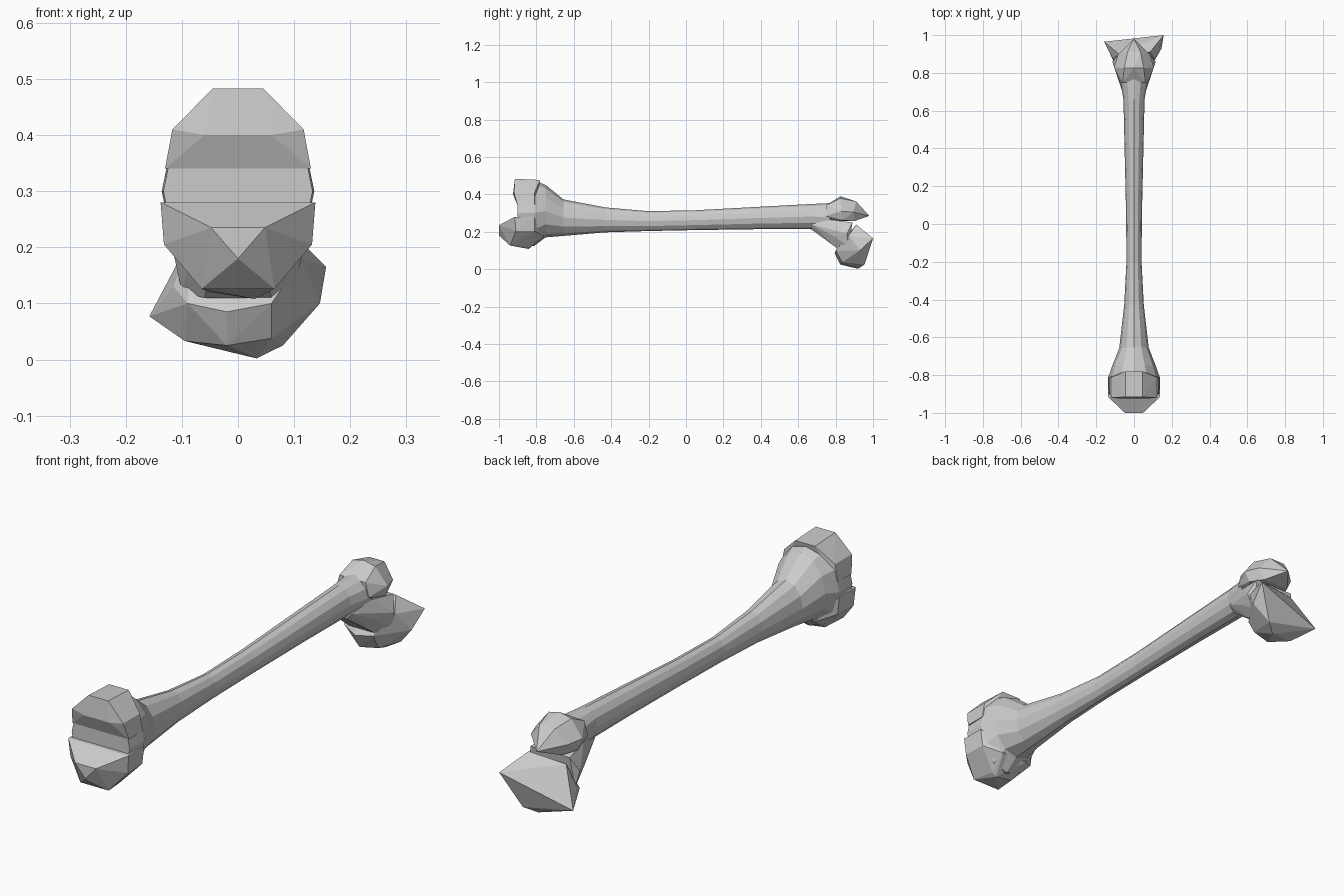
import bpy, bmesh, math


def finish(bm, name):
    bmesh.ops.recalc_face_normals(bm, faces=bm.faces)
    me = bpy.data.meshes.new(name)
    bm.to_mesh(me)
    bm.free()
    ob = bpy.data.objects.new(name, me)
    bpy.context.collection.objects.link(ob)
    return ob


def hull(name, points, mirrored=()):
    """Faceted lump: convex hull of points, plus points mirrored in x."""
    bm = bmesh.new()
    for p in points:
        bm.verts.new(p)
    for x, y, z in mirrored:
        bm.verts.new((x, y, z))
        bm.verts.new((-x, y, z))
    r = bmesh.ops.convex_hull(bm, input=bm.verts)
    junk = {v for v in r["geom_interior"] + r["geom_unused"]
            if isinstance(v, bmesh.types.BMVert)}
    bmesh.ops.delete(bm, geom=list(junk), context='VERTS')
    return finish(bm, name)


def loft(name, stations, sides=12):
    """Elliptical rings along y: (y, bottom z, top z, half width)."""
    bm = bmesh.new()
    rings = []
    for y, lo, hi, w in stations:
        ring = []
        for i in range(sides):
            a = 2 * math.pi * i / sides
            ring.append(bm.verts.new((w * math.cos(a), y,
                        (lo + hi) / 2 + (hi - lo) / 2 * math.sin(a))))
        rings.append(ring)
    for a, b in zip(rings, rings[1:]):
        for i in range(sides):
            j = (i + 1) % sides
            bm.faces.new((a[i], a[j], b[j], b[i]))
    bm.faces.new(rings[0])
    bm.faces.new(rings[-1])
    return finish(bm, name)


# Long shaft flaring into the front joint
loft("shaft", [
    (-.90, .125, .475, .133), (-.81, .125, .475, .136),
    (-.75, .170, .450, .115), (-.655, .178, .373, .078),
    (-.43, .197, .330, .052), (-.20, .204, .310, .040),
    (0.05, .209, .315, .042), (.40, .214, .334, .050),
    (.66, .214, .348, .056), (.77, .205, .353, .075)])

# Upper front condyle
hull("front_upper_condyle", [], [
    (.130, -.90, .34), (.117, -.92, .41), (.045, -.915, .483),
    (.06, -.925, .40), (.117, -.81, .41), (.045, -.78, .477),
    (.13, -.81, .34)])

# Lower front condyle, bulging forward
hull("front_lower_condyle", [(0, -1, .18), (.03, -.84, .108)], [
    (.138, -.915, .28), (.132, -.91, .205), (.048, -1, .235),
    (.065, -.94, .126), (.05, -.84, .12), (.137, -.81, .28),
    (.128, -.81, .205), (.06, -.76, .175)])

# Rounded upper rear head ending in a small beak
hull("rear_head", [(0, .98, .285), (0, .825, .39)], [
    (.052, .825, .378), (.105, .83, .31), (.06, .75, .342),
    (.075, .75, .285), (.035, .91, .362), (.085, .895, .305),
    (.09, .84, .262), (.06, .90, .257), (.05, .77, .26)])

# Neck bridging shaft and lower rear lobe
hull("rear_neck", [], [
    (.052, .67, .24), (.03, .67, .213), (.09, .89, .25),
    (.07, .77, .265), (.115, .86, .19), (.085, .785, .18),
    (.05, .785, .155), (.10, .87, .12), (.06, .81, .11)])

# Twisted lower rear lobe with two pointed wings
hull("rear_lower_lobe", [
    (-.158, .965, .077), (.157, 1.0, .165), (.146, .93, .10),
    (.033, .92, .002), (.08, .955, .025), (-.095, .88, .033),
    (-.09, .825, .10), (-.02, .795, .085), (-.02, .825, .025),
    (.06, .80, .10), (.06, .835, .038), (.112, .87, .18),
    (-.115, .88, .13), (-.08, .90, .225), (.085, .91, .238)])
